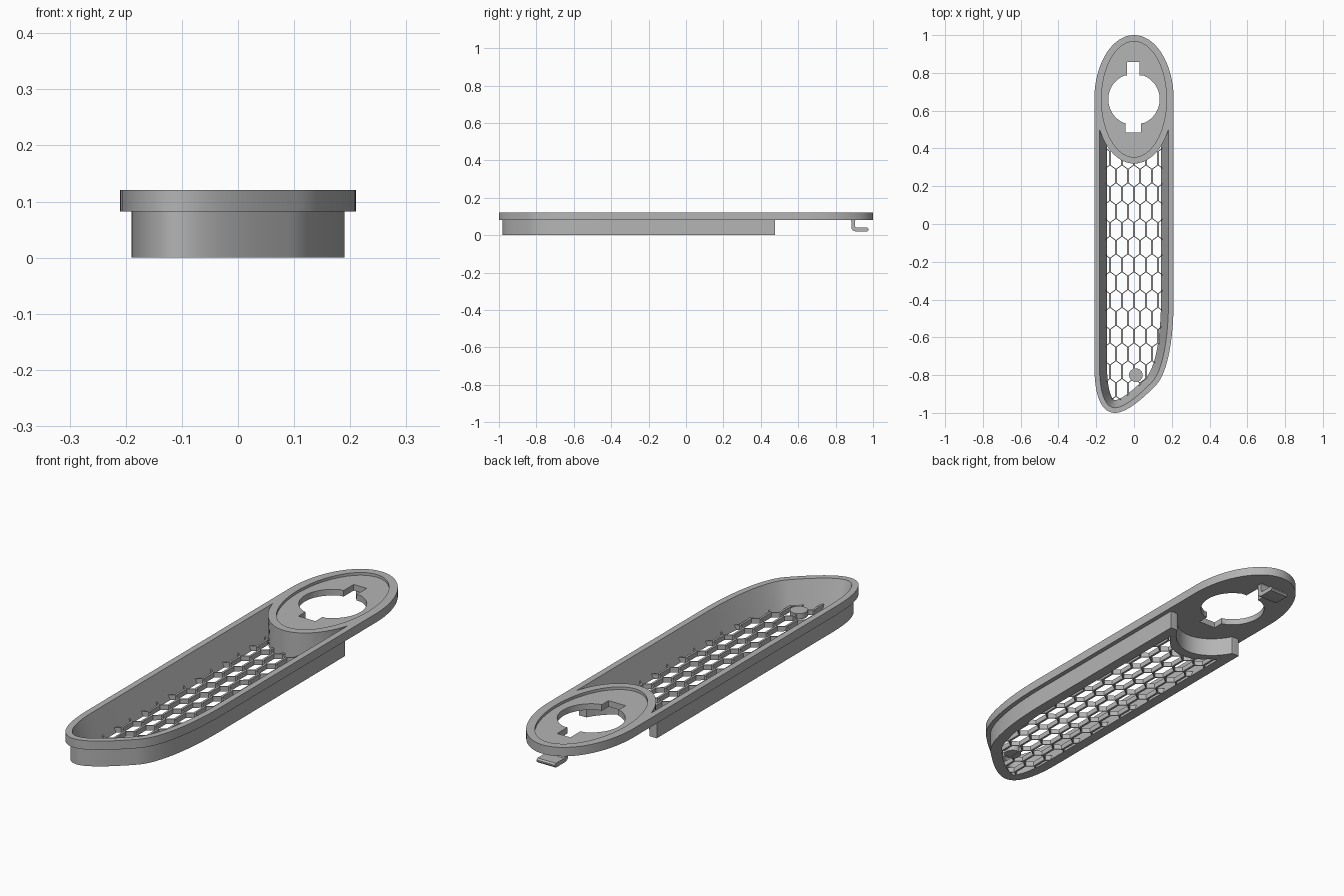
import bpy, bmesh, math
from mathutils import Vector
from mathutils.geometry import interpolate_bezier

if "Cube" in bpy.data.objects:
    bpy.data.objects.remove(bpy.data.objects["Cube"], do_unlink=True)

grey = bpy.data.materials.new("plain_grey")
grey.use_nodes = True
grey.diffuse_color = (0.46, 0.46, 0.46, 1)
grey.node_tree.nodes["Principled BSDF"].inputs["Base Color"].default_value = grey.diffuse_color

HALF, EYE_Y, EYE_RY = 0.21, 0.66, 0.34      # half width, oval centre and radius
LIP_Z, TOP_Z = 0.082, 0.121


def add_loft(bm, loops):
    """Closed solid through matching loops, each (points, z)."""
    rings = [[bm.verts.new((x, y, z)) for x, y in pts] for pts, z in loops]
    n = len(rings[0])
    for a, b in zip(rings, rings[1:]):
        for i in range(n):
            j = (i + 1) % n
            bm.faces.new((a[i], a[j], b[j], b[i]))
    bm.faces.new(rings[0][::-1])
    bm.faces.new(rings[-1])


def make(name, *solids):
    bm = bmesh.new()
    for loops in solids:
        add_loft(bm, loops)
    bmesh.ops.recalc_face_normals(bm, faces=bm.faces)
    mesh = bpy.data.meshes.new(name)
    bm.to_mesh(mesh)
    bm.free()
    mesh.materials.append(grey)
    ob = bpy.data.objects.new(name, mesh)
    bpy.context.collection.objects.link(ob)
    return ob


def cut(ob, *cutters):
    for c in cutters:
        c.hide_render = True
        m = ob.modifiers.new("cut", "BOOLEAN")
        m.operation, m.solver, m.object = "DIFFERENCE", "EXACT", c
    bpy.context.view_layer.update()
    deps = bpy.context.evaluated_depsgraph_get()
    mesh = bpy.data.meshes.new_from_object(ob.evaluated_get(deps))
    ob.modifiers.clear()
    ob.data = mesh
    for c in cutters:
        bpy.data.objects.remove(c, do_unlink=True)


def ellipse(rx, ry, n=72, cy=EYE_Y, a0=0.0, a1=math.tau):
    return [(rx * math.cos(a0 + (a1 - a0) * i / n), cy + ry * math.sin(a0 + (a1 - a0) * i / n))
            for i in range(n)]


def rect(x0, x1, y0, y1):
    return [(x0, y0), (x1, y0), (x1, y1), (x0, y1)]


def nose(inset):
    """Skewed rounded front end, offset inwards."""
    spans = [((-HALF, -0.75), (-HALF, -0.93), (-0.165, -1.0), (-0.1, -1.0)),
             ((-0.1, -1.0), (-0.03, -1.0), (0.07, -0.9), (0.115, -0.855)),
             ((0.115, -0.855), (0.18, -0.79), (HALF, -0.6), (HALF, -0.4))]
    pts = []
    for s in spans:
        pts += interpolate_bezier(*[Vector(p) for p in s], 13)[:-1]
    pts.append(Vector(spans[-1][-1]))
    out = []
    for i, p in enumerate(pts):
        t = (pts[min(i + 1, len(pts) - 1)] - pts[max(i - 1, 0)]).normalized()
        if i in (0, len(pts) - 1):
            t = Vector((0, -1 if i == 0 else 1))
        out.append((p.x - t.y * inset, p.y + t.x * inset))
    return out


def oval_edge(x):
    return EYE_Y - EYE_RY * math.sqrt(max(0, 1 - (x / HALF) ** 2))


def tray(inset, edge, n=40):
    """Nose and straight sides, closed at the back by a concave edge."""
    w = HALF - inset
    xs = [w * math.cos(math.pi * i / n) for i in range(n + 1)]
    return nose(inset) + [(x, edge(x)) for x in xs]


def basin(z):
    return tray(0.067 - 0.04 * z / TOP_Z, oval_edge), z


def basin_cutter():
    return make("basin_cutter", [basin(-0.02), basin(0.15)])


# Tray wall under the rim, with a sloping inside
shell = make("tray_wall", [(p, z) for p in [tray(0.02, lambda x: min(0.475, oval_edge(x) + 0.045))]
                           for z in (0, LIP_Z)])
cut(shell, basin_cutter())

# Rim and oval plate with shallow recess and keyed hole
outline = nose(0) + ellipse(HALF, EYE_RY, 48, a1=math.pi) + [(-HALF, EYE_Y)]
rim = make("rim_and_oval_plate", [(outline, LIP_Z), (outline, TOP_Z)])
recess = ellipse(0.172, 0.306)
hole = [(x, min(max(y, EYE_Y - 0.127), EYE_Y + 0.127)) for x, y in ellipse(0.136, 0.136, 64)]


def through(name, pts):
    return make(name, [(pts, 0.05), (pts, 0.15)])


cut(rim, basin_cutter(),
    make("recess_cutter", [(recess, TOP_Z - 0.012), (recess, 0.15)]),
    through("hole_cutter", hole),
    through("back_slot_cutter", rect(-0.036, 0.028, 0.7, 0.857)),
    through("front_slot_cutter", rect(-0.045, 0.038, 0.485, 0.62)))

# Floor lattice of tall hexagonal openings
PX, PY, THICK = 0.0635, 0.0942, 0.022
hexagon = [(0, 0.056), (-0.027, 0.036), (-0.027, -0.036), (0, -0.056), (0.027, -0.036), (0.027, 0.036)]
cells = []
for r in range(-14, 5):
    for c in range(-3, 4):
        cx, cy = (c + 0.5 * (r % 2)) * PX, 0.254 + (r - 0) * PY
        pts = [(cx + x, cy + y) for x, y in hexagon]
        cells.append([(pts, -0.02), (pts, 0.05)])
lattice = make("floor_lattice", [basin(0), basin(THICK)])
cut(lattice, make("cell_cutter", *cells))

# Round boss on the lattice
boss_pts = [(x + 0.01, y) for x, y in ellipse(0.036, 0.036, 32, cy=-0.8)]
boss = make("round_boss", [(boss_pts, 0.001), (boss_pts, THICK + 0.004)])

# Hooked clip below the back end: side profile swept across x
profile = [(0.875, 0.09), (0.885, 0.075), (0.885, 0.035), (0.892, 0.025), (0.905, 0.021), (0.97, 0.021),
           (0.977, 0.028), (0.977, 0.034), (0.97, 0.04), (0.912, 0.04), (0.903, 0.048), (0.903, 0.075),
           (0.913, 0.09)]
clip = make("hooked_clip", [(profile, -0.045), (profile, 0.045)])
for v in clip.data.vertices:
    y, z, x = v.co
    v.co = (x, y, z)

# Smooth curves, crisp edges
bpy.ops.object.select_all(action="DESELECT")
for ob in (shell, rim, lattice, boss, clip):
    ob.select_set(True)
    bpy.context.view_layer.objects.active = ob
bpy.ops.object.shade_smooth_by_angle(angle=math.radians(30))
